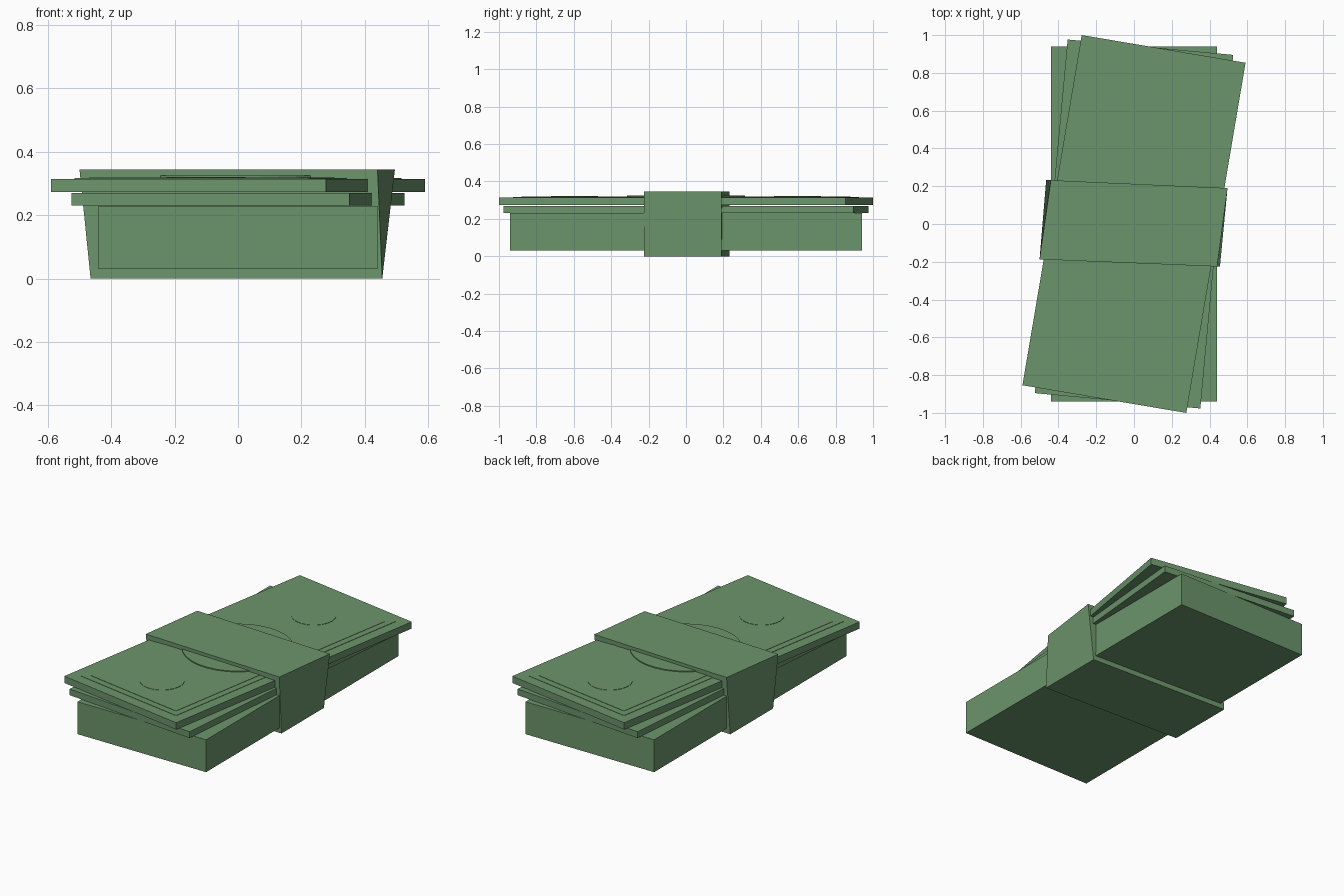
import bpy, bmesh, math
from mathutils import Matrix

if "Cube" in bpy.data.objects:
    bpy.data.objects.remove(bpy.data.objects["Cube"], do_unlink=True)

# Single flat colour
green = bpy.data.materials.new("banknote_green")
green.use_nodes = True
colour = (0.15, 0.30, 0.15, 1)
green.diffuse_color = colour
green.node_tree.nodes["Principled BSDF"].inputs["Base Color"].default_value = colour

HALF_W, HALF_L = 0.44, 0.94
MID_TURN, TOP_TURN = math.radians(-5.3), math.radians(-9.6)
NOTE_TOP = 0.315


def finish(name, bm, turn=0):
    bmesh.ops.recalc_face_normals(bm, faces=bm.faces)
    mesh = bpy.data.meshes.new(name)
    bm.to_mesh(mesh)
    bm.free()
    mesh.materials.append(green)
    obj = bpy.data.objects.new(name, mesh)
    obj.rotation_euler.z = turn
    bpy.context.collection.objects.link(obj)
    return obj


def slab(name, inset, z0, z1, turn=0):
    bm = bmesh.new()
    size = (2 * (HALF_W - inset), 2 * (HALF_L - inset), z1 - z0)
    place = Matrix.Translation((0, 0, (z0 + z1) / 2)) @ Matrix.Diagonal((*size, 1))
    bmesh.ops.create_cube(bm, size=1, matrix=place)
    return finish(name, bm, turn)


def disc(name, y, radius, z1):
    bm = bmesh.new()
    z0 = NOTE_TOP - 0.001
    bmesh.ops.create_cone(bm, cap_ends=True, segments=32, radius1=radius, radius2=radius,
                          depth=z1 - z0, matrix=Matrix.Translation((0, y, (z0 + z1) / 2)))
    return finish(name, bm, TOP_TURN)


# Stack of notes, each layer fanned a little further
slab("note_stack", 0, 0.03, 0.23)
slab("middle_notes", 0, 0.231, 0.27, MID_TURN)
slab("top_notes", 0, 0.273, NOTE_TOP, TOP_TURN)

# Raised print on the top note
slab("outer_panel", 0.065, NOTE_TOP - 0.001, 0.317, TOP_TURN)
slab("inner_panel", 0.105, NOTE_TOP - 0.001, 0.319, TOP_TURN)
disc("centre_medallion", 0, 0.315, 0.325)
for label, side in (("front", -1), ("back", 1)):
    disc(label + "_seal", side * 0.605, 0.125, 0.321)

# Paper band, twisted towards the top
bm = bmesh.new()
depths = (-0.187, -0.225, 0.19, 0.232)
low = [bm.verts.new((x, y, 0)) for x, y in zip((-0.465, 0.455, 0.455, -0.465), depths)]
high = [bm.verts.new((x, y, 0.345)) for x, y in zip((-0.5, 0.44, 0.495, -0.44), depths)]
bm.faces.new(low)
bm.faces.new(high)
for i in range(4):
    j = (i + 1) % 4
    bm.faces.new((low[i], low[j], high[j], high[i]))
finish("paper_band", bm)
